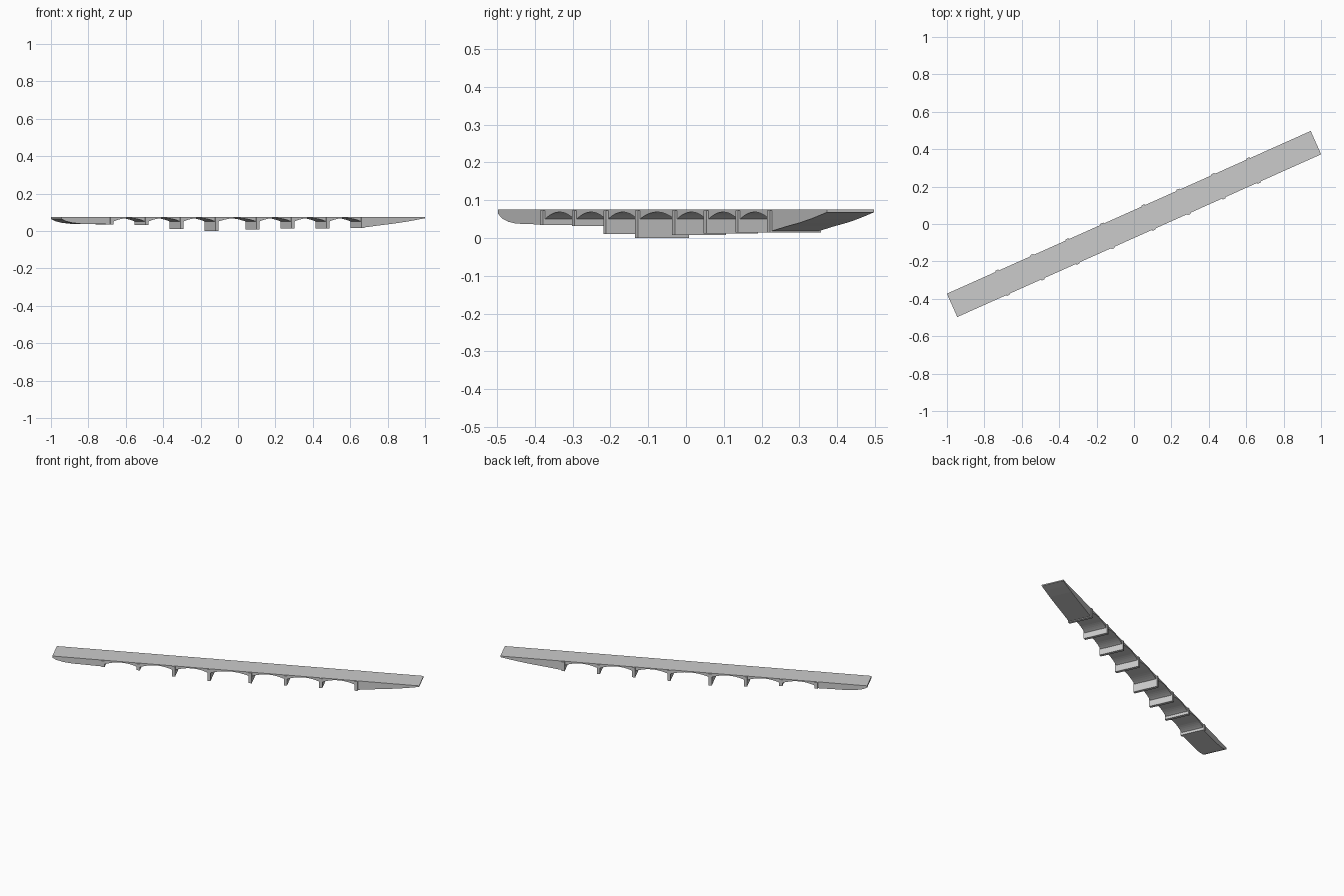
import bpy, bmesh, math
from mathutils import Matrix

if "Cube" in bpy.data.objects:
    bpy.data.objects.remove(bpy.data.objects["Cube"])

ANGLE = math.atan2(0.87, 1.945)
HALF_LEN, HALF_W, TOP = 1.0655, 0.0683, 0.075
PIER_T, SPRING, CROWN = 0.018, 0.05, 0.0685
ROT = Matrix.Rotation(ANGLE, 4, 'Z')


def extrude_profile(name, pts, half_width):
    """Extrude a (length, height) outline across the bridge, then turn it to the bridge line."""
    bm = bmesh.new()
    face = bm.faces.new([bm.verts.new((u, -half_width, z)) for u, z in pts])
    res = bmesh.ops.extrude_face_region(bm, geom=[face])
    verts = [g for g in res["geom"] if isinstance(g, bmesh.types.BMVert)]
    bmesh.ops.translate(bm, verts=verts, vec=(0, 2 * half_width, 0))
    bmesh.ops.recalc_face_normals(bm, faces=bm.faces)
    bm.transform(ROT)
    me = bpy.data.meshes.new(name)
    bm.to_mesh(me)
    bm.free()
    ob = bpy.data.objects.new(name, me)
    bpy.context.collection.objects.link(ob)
    return ob


def arch(u0, u1, n=14):
    """Points of a segmental arch from u0 to u1."""
    rise, half = CROWN - SPRING, (u1 - u0) / 2
    r = (half * half + rise * rise) / (2 * rise)
    a = math.asin(half / r)
    mid = (u0 + u1) / 2
    return [(mid + r * math.sin(t), CROWN - r + r * math.cos(t))
            for t in (-a + 2 * a * i / n for i in range(n + 1))]


# Pier positions along the bridge and the ground height under each
piers = [(-0.77, 0.034), (-0.565, 0.032), (-0.36, 0.011), (-0.155, 0.0),
         (0.085, 0.008), (0.29, 0.012), (0.495, 0.014), (0.70, 0.0145)]

# Deck, spandrels and both abutments as one outline
outline = [(-HALF_LEN, TOP), (-HALF_LEN, 0.064), (-1.04, 0.052), (-1.0, 0.043),
           (-0.95, 0.038), (-0.87, 0.037), (-0.77, 0.035)]
for (a, _), (b, _) in zip(piers, piers[1:]):
    outline += arch(a + PIER_T / 2, b - PIER_T / 2)
outline += [(0.70, 0.018), (0.73, 0.021), (0.80, 0.030), (0.888, 0.040),
            (0.96, 0.050), (1.02, 0.060), (HALF_LEN, 0.068), (HALF_LEN, TOP)]
# Step the outline down at the abutment faces
outline.insert(7, (-0.77 + PIER_T / 2, 0.035))
outline.insert(len(outline) - 8, (0.70 - PIER_T / 2, 0.018))
extrude_profile("deck_and_arches", outline, HALF_W)

# Piers with buttress ends standing slightly proud of the deck sides
for i, (u, z) in enumerate(piers):
    h = PIER_T / 2
    extrude_profile(f"pier_{i + 1}",
                    [(u - h, z), (u + h, z), (u + h, 0.0725), (u - h, 0.0725)],
                    HALF_W + 0.006)
